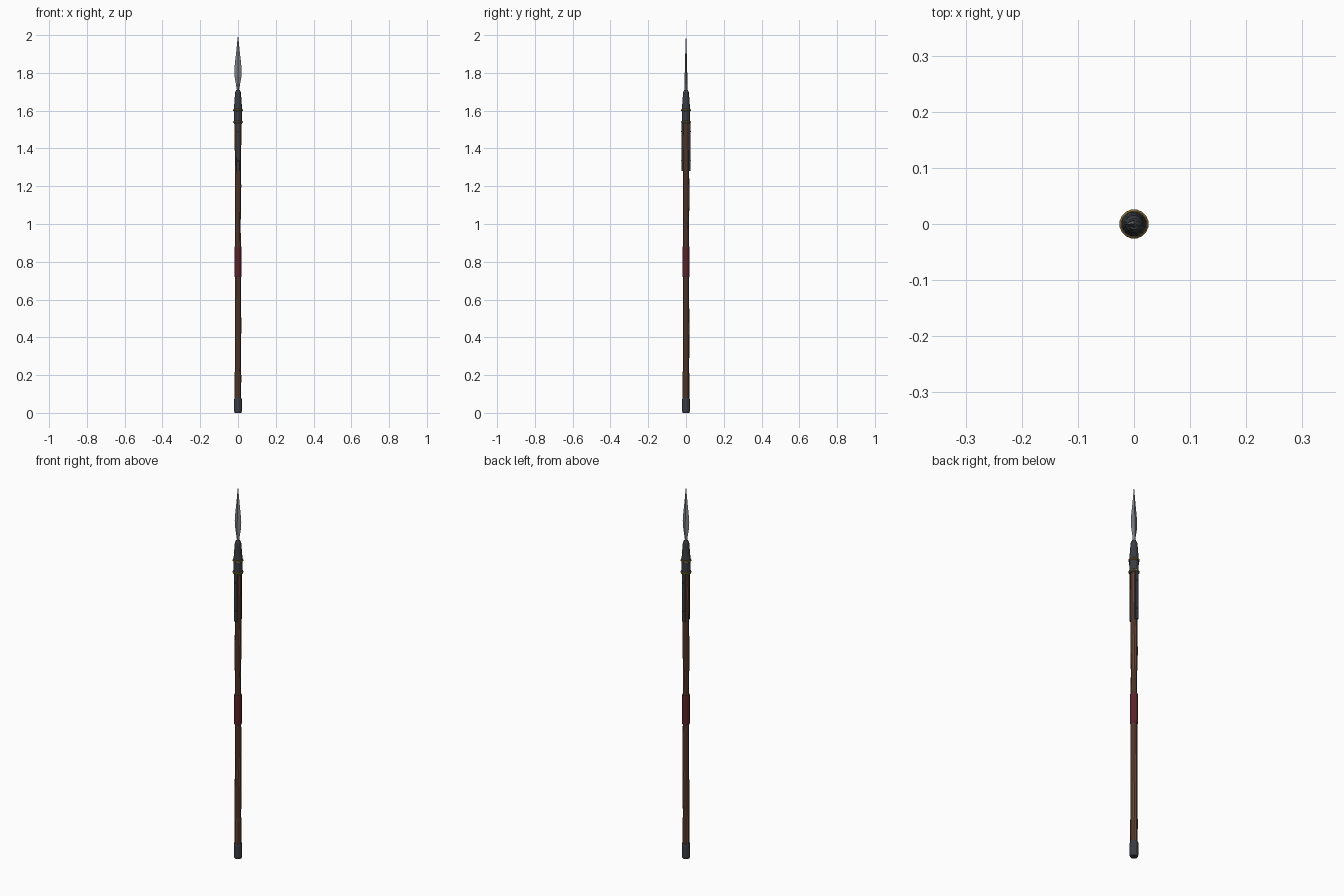
import bpy, bmesh, math, random
from mathutils import Vector

if "Cube" in bpy.data.objects:
    bpy.data.objects.remove(bpy.data.objects["Cube"])
random.seed(4)

def mat(name, c):
    m = bpy.data.materials.new(name)
    m.diffuse_color = (*c, 1)
    m.use_nodes = True
    m.node_tree.nodes["Principled BSDF"].inputs["Base Color"].default_value = m.diffuse_color
    return m

wood = mat("brown wood", (0.125, 0.058, 0.034))
iron = mat("dark iron", (0.04, 0.045, 0.055))
steel = mat("blade steel", (0.20, 0.215, 0.235))
brass = mat("old brass", (0.22, 0.14, 0.04))
leather = mat("red leather", (0.10, 0.016, 0.022))

def finish(name, bm, m):
    bmesh.ops.recalc_face_normals(bm, faces=bm.faces)
    me = bpy.data.meshes.new(name)
    bm.to_mesh(me)
    bm.free()
    me.materials.append(m)
    ob = bpy.data.objects.new(name, me)
    bpy.context.collection.objects.link(ob)
    return ob

def loft(name, rings, sides, m, jitter=0.0, turn=0.5):
    """Stack of rings (z, x radius, y radius), capped at both ends."""
    bm = bmesh.new()
    loops = []
    for z, rx, ry in rings:
        dx, dy = (random.uniform(-jitter, jitter) for _ in range(2))
        angs = [math.tau * (i + turn) / sides for i in range(sides)]
        loops.append([bm.verts.new((dx + rx * math.cos(a), dy + ry * math.sin(a), z)) for a in angs])
    for a, b in zip(loops, loops[1:]):
        for i in range(sides):
            j = (i + 1) % sides
            bm.faces.new((a[i], a[j], b[j], b[i]))
    bm.faces.new(loops[0][::-1])
    bm.faces.new(loops[-1])
    return finish(name, bm, m)

def lathe(name, prof, sides, m, **kw):
    return loft(name, [(z, r, r) for z, r in prof], sides, m, **kw)

# slightly uneven wooden shaft
lathe("shaft", [(0.03, .018), (0.2, .0185), (0.22, .017), (0.45, .0175), (0.7, .0165),
                (0.88, .016), (1.0, .0155), (1.1, .0175), (1.2, .0175), (1.3, .0165),
                (1.42, .0185), (1.56, .0185)], 10, wood, jitter=0.001)

# butt cap and grip wrap
lathe("butt_cap", [(0, .018), (0.008, .021), (0.07, .021), (0.08, .019)], 12, iron)
lathe("grip", [(0.72, .018), (0.725, .0195), (0.875, .0195), (0.88, .018)], 12, leather)

# socket with two brass bands
lathe("socket", [(1.53, .022), (1.6, .0225), (1.615, .022), (1.69, .0165), (1.70, .015), (1.71, .010)], 12, iron)
for i, z in enumerate((1.54, 1.603)):
    lathe(f"band_{i+1}", [(z - .006, .023), (z - .003, .0262), (z + .003, .0262), (z + .006, .023)], 16, brass)

# diamond-section leaf blade
loft("blade", [(1.70, .005, .008), (1.74, .011, .0075), (1.78, .018, .007), (1.81, .0195, .0065),
               (1.85, .0165, .0055), (1.92, .0085, .0035), (1.97, .0035, .002), (2.0, .0004, .0004)],
     4, steel, turn=0)

# front and back iron straps with rivets
for side, s in (("front", -1), ("back", 1)):
    bm = bmesh.new()
    bmesh.ops.create_cube(bm, size=1)
    for v in bm.verts:
        v.co = Vector((v.co.x * .018, s * .019 + v.co.y * .007, 1.41 + v.co.z * .26))
    finish(f"strap_{side}", bm, iron)
    for k, z in enumerate((1.335, 1.49)):
        bm = bmesh.new()
        bmesh.ops.create_icosphere(bm, subdivisions=1, radius=.004)
        for v in bm.verts:
            v.co += Vector((0, s * .022, z))
        finish(f"rivet_{side}_{k+1}", bm, iron)
